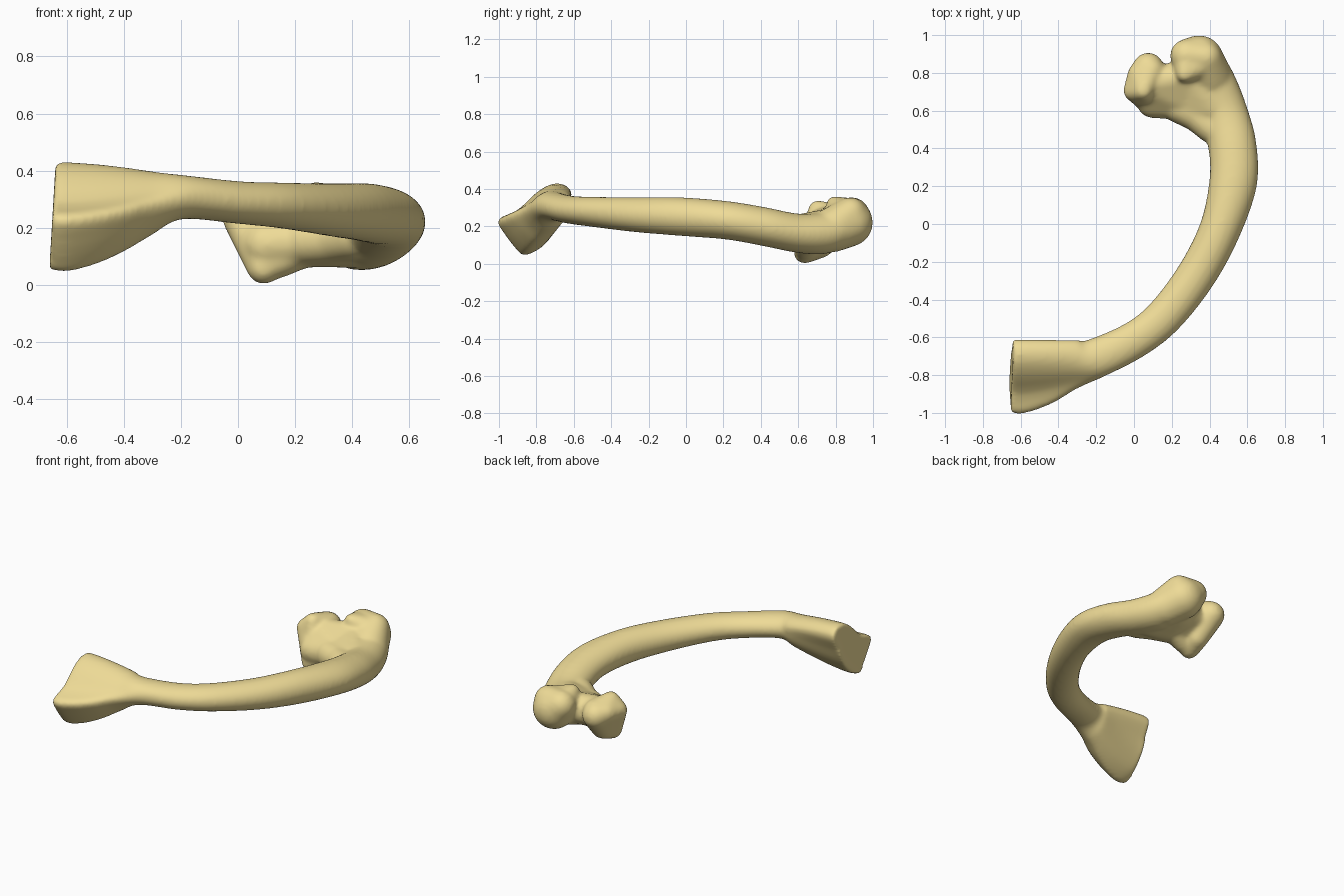
import bpy, bmesh, math
from mathutils import Vector, Matrix

cube = bpy.data.objects.get("Cube")
if cube:
    bpy.data.objects.remove(cube, do_unlink=True)

SIDES = 12
PAD = 0.005


def spline(pts, steps, closed=False):
    """Smooth curve through the points."""
    n = len(pts)
    at = (lambda i: pts[i % n]) if closed else (lambda i: pts[max(0, min(n - 1, i))])
    out = []
    for i in range(n if closed else n - 1):
        a, b, c, d = (at(i + k) for k in (-1, 0, 1, 2))
        for s in range(steps):
            t = s / steps
            out.append(0.5 * (2 * b + (c - a) * t + (2 * a - 5 * b + 4 * c - d) * t ** 2
                              + (3 * b - a - 3 * c + d) * t ** 3))
    return out if closed else out + [pts[-1].copy()]


def oval(centre, side, width, height):
    ring = []
    for k in range(SIDES):
        a = math.tau * k / SIDES
        ring.append(centre + side * width * math.cos(a)
                    + Vector((0, 0, height * math.sin(a))))
    return ring


def loft(bm, rings):
    rows = [[bm.verts.new(p) for p in r] for r in rings]
    for r, s in zip(rows, rows[1:]):
        for i in range(len(r)):
            j = (i + 1) % len(r)
            bm.faces.new((r[i], r[j], s[j], s[i]))
    bm.faces.new(rows[0][::-1])
    bm.faces.new(rows[-1])


def lump(bm, balls):
    """Convex skin wrapped around several balls."""
    tmp = bmesh.new()
    for x, y, z, r in balls:
        bmesh.ops.create_icosphere(tmp, subdivisions=3, radius=r + PAD,
                                   matrix=Matrix.Translation((x, y, z)))
    bmesh.ops.delete(tmp, geom=tmp.faces[:], context='FACES_ONLY')
    res = bmesh.ops.convex_hull(tmp, input=tmp.verts[:])
    hull = [f for f in res["geom"] if isinstance(f, bmesh.types.BMFace)]
    made = {}
    for f in hull:
        for v in f.verts:
            if v not in made:
                made[v] = bm.verts.new(v.co)
        bm.faces.new([made[v] for v in f.verts])
    tmp.free()


bm = bmesh.new()

# Shaft stations: x, y, z, half width, half height
stations = [(-.2, -.71, .307, .102, .073), (0, -.615, .288, .095, .07),
            (.16, -.49, .277, .096, .076), (.33, -.27, .262, .1, .088),
            (.455, -.03, .252, .105, .098), (.525, .22, .232, .122, .098),
            (.52, .42, .198, .123, .1), (.473, .6, .163, .12, .1),
            (.41, .75, .165, .122, .106), (.36, .88, .2, .1, .09)]
centres = [Vector(s[:3]) for s in stations]
rings = []
for i, (x, y, z, w, h) in enumerate(stations):
    t = centres[min(i + 1, len(centres) - 1)] - centres[max(i - 1, 0)]
    side = Vector((-t.y, t.x, 0)).normalized()
    rings.append(oval(centres[i], side, w + PAD, h + PAD))

# Flared end: the shaft oval blends into a lopsided diamond plate (y, z)
plate = [(-.655, .27), (-.61, .37), (-.65, .422), (-.72, .425), (-.8, .38), (-.9, .287),
         (-1.005, .235), (-.97, .16), (-.9, .07), (-.86, .045), (-.77, .09), (-.7, .175)]
flare = []
for x, mix, lean in [(-.65, .96, .06), (-.6, 1, 0), (-.5, .86, 0), (-.4, .62, 0),
                     (-.3, .3, 0)]:
    base = oval(Vector((x, -.71, .307)), Vector((0, 1, 0)), .105, .077)
    flare.append([p.lerp(Vector((x + lean * (z - .25), y, z)), mix)
                  for p, (y, z) in zip(base, plate)])
rings = flare + rings

rounded = [spline(r, 3, closed=True) for r in rings]
columns = [spline(list(c), 5) for c in zip(*rounded)]
loft(bm, list(zip(*columns)))

# Main knuckle at the tip of the shaft, with a raised lip
lump(bm, [(.345, .87, .22, .125), (.28, .89, .265, .085), (.38, .88, .27, .08),
          (.4, .78, .18, .115)])
lump(bm, [(.27, .795, .315, .042), (.29, .88, .255, .09), (.36, .85, .26, .08)])
# Neck joining the two knuckles, swelling into a web behind
lump(bm, [(.42, .62, .163, .1), (.27, .64, .155, .09), (.3, .76, .19, .1)])
lump(bm, [(.29, .645, .155, .09), (.1, .645, .14, .08), (.07, .74, .23, .07),
          (.17, .77, .2, .072), (.29, .78, .21, .09)])
# Fillet on the inside of the bend
lump(bm, [(.41, .51, .17, .078), (.33, .575, .16, .08)])
lump(bm, [(.33, .575, .16, .08), (.24, .62, .155, .083)])
# Second knuckle, hanging lower
lump(bm, [(.09, .635, .06, .055), (.1, .72, .1, .065), (.075, .825, .225, .078),
          (0, .705, .235, .052), (.05, .705, .29, .045), (.09, .81, .24, .07),
          (.03, .79, .24, .06)])
lump(bm, [(.09, .64, .065, .055), (.15, .64, .09, .06), (.22, .65, .13, .07)])

bmesh.ops.recalc_face_normals(bm, faces=bm.faces[:])
mesh = bpy.data.meshes.new("curved_bone")
bm.to_mesh(mesh)
bm.free()
bone = bpy.data.objects.new("curved_bone", mesh)
bpy.context.collection.objects.link(bone)

# Fuse the parts into one soft skin
fuse = bone.modifiers.new("fuse", 'REMESH')
fuse.mode = 'VOXEL'
fuse.voxel_size = 0.011
fuse.use_smooth_shade = True
soften = bone.modifiers.new("soften", 'SMOOTH')
soften.factor = 0.5
soften.iterations = 14

# Bone colour
tan = (0.86, 0.71, 0.31, 1)
mat = bpy.data.materials.new("bone_tan")
mat.use_nodes = True
mat.diffuse_color = tan
bsdf = mat.node_tree.nodes["Principled BSDF"]
bsdf.inputs["Base Color"].default_value = tan
bsdf.inputs["Roughness"].default_value = 0.6
mesh.materials.append(mat)
